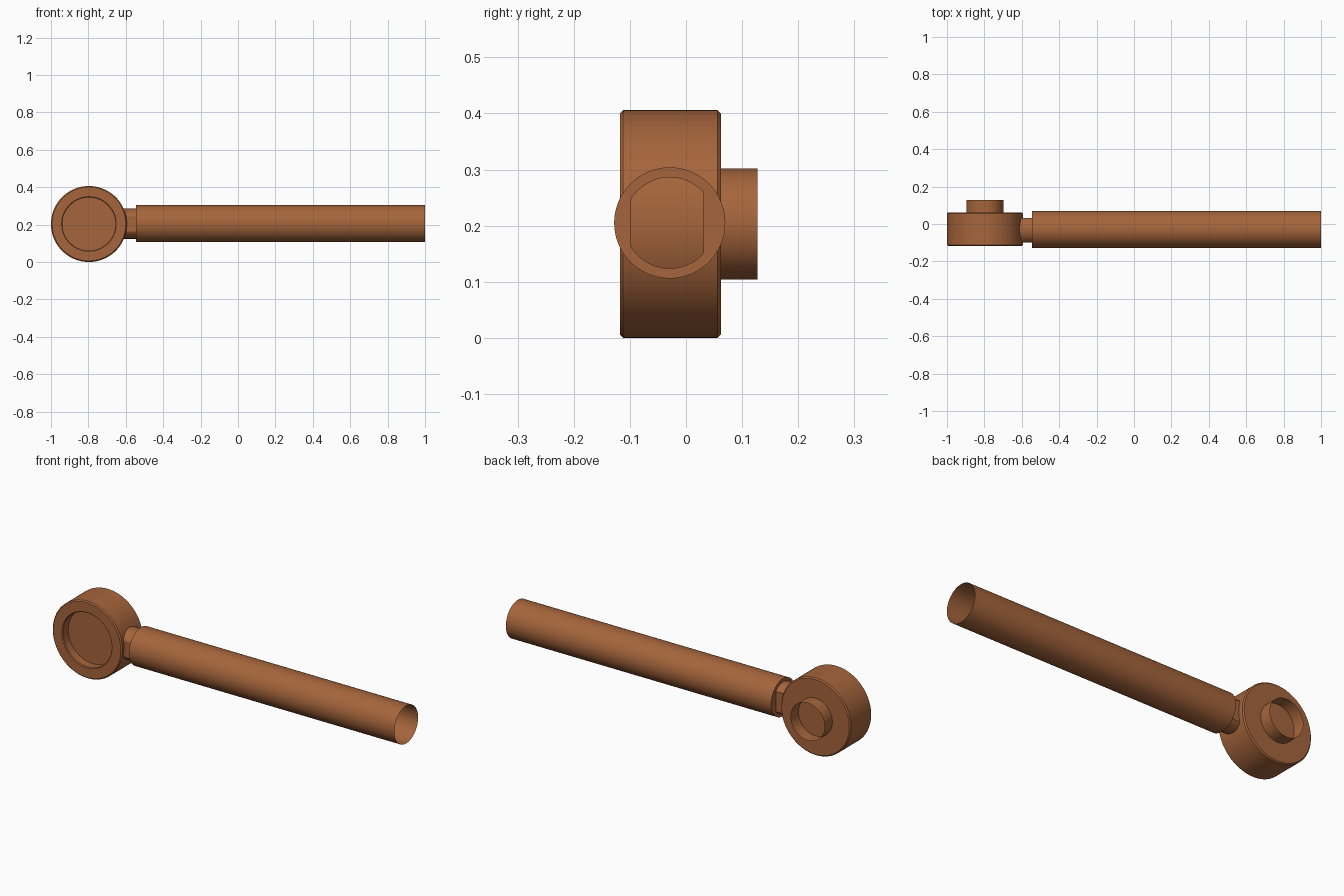
import bpy, bmesh, math

if "Cube" in bpy.data.objects:
    bpy.data.objects.remove(bpy.data.objects["Cube"])

SEG = 96
mat = bpy.data.materials.new("copper_brown")
mat.diffuse_color = (0.38, 0.13, 0.045, 1)
mat.use_nodes = True
mat.node_tree.nodes["Principled BSDF"].inputs["Base Color"].default_value = mat.diffuse_color


def loft(name, rings, cap_start=False, cap_end=False):
    """Skin a list of equal-length point rings."""
    bm = bmesh.new()
    vr = [[bm.verts.new(p) for p in ring] for ring in rings]
    for a, b in zip(vr, vr[1:]):
        for i in range(SEG):
            j = (i + 1) % SEG
            bm.faces.new((a[i], a[j], b[j], b[i]))
    if cap_start:
        bm.faces.new(vr[0][::-1])
    if cap_end:
        bm.faces.new(vr[-1])
    me = bpy.data.meshes.new(name)
    bm.to_mesh(me)
    bm.free()
    me.materials.append(mat)
    ob = bpy.data.objects.new(name, me)
    bpy.context.collection.objects.link(ob)
    bpy.ops.object.select_all(action='DESELECT')
    ob.select_set(True)
    bpy.context.view_layer.objects.active = ob
    bpy.ops.object.shade_smooth_by_angle(angle=math.radians(30))
    return ob


ANG = [2 * math.pi * i / SEG for i in range(SEG)]
HX, HZ = -0.797, 0.203


def ring_y(y, r):
    return [(HX + r * math.sin(a), y, HZ + r * math.cos(a)) for a in ANG]


def ring_x(x, r, lo=-1, hi=1):
    return [(x, min(max(-0.029 + r * math.cos(a), lo), hi),
             0.205 + r * math.sin(a)) for a in ANG]


# Round head: recessed front, chamfered rims, flat back
head = [(-0.071, 0.142), (-0.114, 0.142), (-0.118, 0.146), (-0.118, 0.197),
        (-0.112, 0.203), (0.056, 0.203), (0.062, 0.197)]
loft("head", [ring_y(*p) for p in head], True, True)

# Open thin-walled drive collar on the back of the head
loft("drive_collar", [ring_y(0.062, 0.099), ring_y(0.127, 0.099)])

# Hollow handle stepping down to a flat-sided neck
flats = (-0.098, 0.031)
loft("handle_and_neck", [ring_x(-0.618, 0.081, *flats), ring_x(-0.545, 0.081, *flats),
                         ring_x(-0.545, 0.099), ring_x(1.0, 0.099)])
